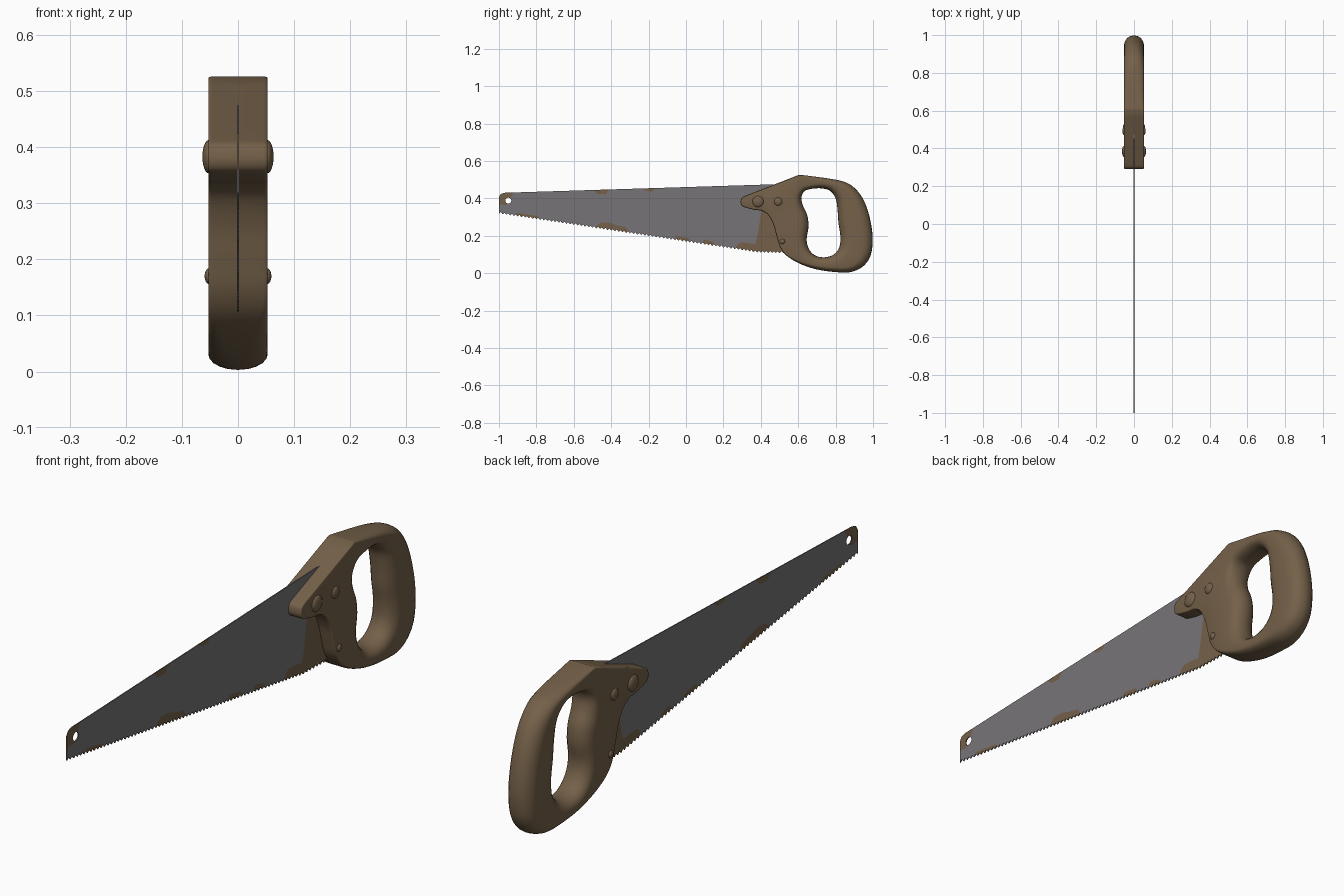
import bpy, bmesh, math
from mathutils import Vector

if "Cube" in bpy.data.objects:
    bpy.data.objects.remove(bpy.data.objects["Cube"])


def material(name, rgb):
    m = bpy.data.materials.new(name)
    m.diffuse_color = (*rgb, 1)
    m.use_nodes = True
    m.node_tree.nodes["Principled BSDF"].inputs["Base Color"].default_value = m.diffuse_color
    return m


WOOD = material("worn brown", (0.175, 0.118, 0.066))
STEEL = material("dull steel", (0.185, 0.175, 0.185))


def add_object(name, bm, *mats):
    me = bpy.data.meshes.new(name)
    bm.to_mesh(me)
    bm.free()
    ob = bpy.data.objects.new(name, me)
    bpy.context.collection.objects.link(ob)
    for m in mats:
        me.materials.append(m)
    bpy.ops.object.select_all(action='DESELECT')
    ob.select_set(True)
    bpy.context.view_layer.objects.active = ob
    return ob


def lerp(points, y):
    for (y0, v0), (y1, v1) in zip(points, points[1:]):
        if y0 <= y <= y1:
            return v0 + (v1 - v0) * (y - y0) / (y1 - y0)
    return 0.0


def smooth_loop(points, steps=5):
    """Closed Catmull-Rom loop; a doubled point makes a corner."""
    p = [Vector(q) for q in points]
    n, out = len(p), []
    for i in range(n):
        a, b, c, d = (p[(i + k) % n] for k in (-1, 0, 1, 2))
        if (c - b).length < 1e-6:
            continue
        for s in range(steps):
            t = s / steps
            out.append(0.5 * (2 * b + (c - a) * t + (2 * a - 5 * b + 4 * c - d) * t * t
                              + (3 * b - a - 3 * c + d) * t ** 3))
    return out


# ---- handle: outline and grip hole as (y, z, rounding inset) ----
OUTER = [(0.292, 0.385, .004), (0.300, 0.405, .004), (0.33, 0.419, .004), (0.33, 0.419, .004),
         (0.605, 0.526, .004), (0.605, 0.526, .004), (0.66, 0.520, .010), (0.80, 0.500, .022),
         (0.87, 0.478, .035), (0.925, 0.430, .048), (0.965, 0.355, .055), (0.99, 0.26, .055),
         (0.998, 0.17, .055), (0.985, 0.09, .052), (0.945, 0.035, .045), (0.88, 0.006, .032),
         (0.80, 0.006, .025), (0.70, 0.020, .020), (0.61, 0.050, .015), (0.54, 0.092, .008),
         (0.503, 0.14, .004), (0.484, 0.20, .004), (0.467, 0.26, .004), (0.44, 0.31, .004),
         (0.405, 0.333, .004), (0.36, 0.340, .004), (0.31, 0.354, .004), (0.295, 0.366, .004)]
HOLE = [(0.66, 0.449, .022), (0.72, 0.454, .025), (0.77, 0.440, .032), (0.80, 0.40, .045),
        (0.81, 0.34, .055), (0.815, 0.27, .06), (0.825, 0.20, .06), (0.82, 0.14, .055),
        (0.79, 0.10, .042), (0.74, 0.085, .034), (0.69, 0.095, .034), (0.657, 0.13, .04),
        (0.645, 0.18, .045), (0.655, 0.25, .05), (0.648, 0.31, .05), (0.626, 0.36, .045),
        (0.617, 0.40, .035), (0.63, 0.435, .025)]
W = 0.053


def rounded_rings(bm, points, side):
    """Stack of rings rounding from the mid wall to the cheeks; returns both cheek edge loops."""
    loop = smooth_loop(points)
    n = len(loop)
    rows = []
    angles = [math.radians(a) for a in (90, 72, 54, 36, 18, 0)]
    for sx, angs in ((-1, angles), (1, angles[::-1])):
        for a in angs:
            row = []
            for i, p in enumerate(loop):
                t = loop[(i + 1) % n] - loop[i - 1]
                nrm = Vector((t.y, -t.x)).normalized() * side
                d = max(p.z, .003)
                h = min(0.05, d * 2)
                q = Vector((p.x, p.y)) + nrm * d * (1 - math.cos(a))
                row.append(bm.verts.new((sx * (W - h + h * math.sin(a)), q.x, q.y)))
            rows.append(row)
    for r0, r1 in zip(rows, rows[1:]):
        for i in range(n):
            j = (i + 1) % n
            bm.faces.new((r0[i], r0[j], r1[j], r1[i]))
    return [[bm.edges.get((r[i], r[(i + 1) % n])) for i in range(n)] for r in (rows[0], rows[-1])]


bm = bmesh.new()
outer = rounded_rings(bm, OUTER, 1)
hole = rounded_rings(bm, HOLE, -1)
for a, b in zip(outer, hole):
    bmesh.ops.triangle_fill(bm, edges=a + b, use_beauty=True)
bmesh.ops.recalc_face_normals(bm, faces=bm.faces)
add_object("handle", bm, WOOD)
bpy.ops.object.shade_smooth_by_angle(angle=math.radians(35))

# ---- domed bolts on both cheeks ----
for name, y, z, r, depth in (("large_bolt", .385, .383, .030, .012),
                             ("middle_bolt", .493, .383, .022, .010),
                             ("small_bolt", .515, .170, .014, .008)):
    bm = bmesh.new()
    for s in (-1, 1):
        vs = bmesh.ops.create_uvsphere(bm, u_segments=24, v_segments=12, radius=1)['verts']
        for v in vs:
            v.co = (s * 0.0515 + v.co.z * depth, y + v.co.x * r, z + v.co.y * r)
    bmesh.ops.recalc_face_normals(bm, faces=bm.faces)
    add_object(name, bm, WOOD)
    bpy.ops.object.shade_smooth_by_angle(angle=math.radians(40))

# ---- blade: columns of three bands (lower rust, steel, upper rust) ----
BOTTOM = [(-1, .318), (.38, .110), (.56, .106)]
TOP = [(-1, .408), (-.99, .424), (-.97, .430), (.56, .478)]
LOW_RUST = [(-.92, 0), (-.90, .008), (-.80, .007), (-.78, 0), (-.48, 0), (-.46, .022), (-.41, .03),
            (-.37, .022), (-.32, .018), (-.31, 0), (-.07, 0), (-.05, .012), (.01, .012), (.03, 0),
            (.08, 0), (.10, .016), (.14, .012), (.16, 0), (.265, 0), (.285, .028), (.33, .034),
            (.375, .032), (.385, .10), (.40, .19), (.41, .235), (.56, .25)]
HIGH_RUST = [(-1, .048), (-.97, .066), (-.95, .06), (-.935, .02), (-.925, 0), (-.49, 0), (-.475, .022),
             (-.43, .024), (-.41, 0), (-.23, 0), (-.215, .014), (-.18, .016), (-.16, 0), (.56, 0)]
bm = bmesh.new()
cols = []
N = 156
for i in range(N + 1):
    y = -1 + 1.56 * i / N
    tooth = 0.010 if i % 2 and y < .52 else 0
    b, t = lerp(BOTTOM, y), lerp(TOP, y)
    lo, hi = lerp(LOW_RUST, y), lerp(HIGH_RUST, y)
    zs = (b + tooth, b + .011 + lo, t - .001 - hi, t)
    cols.append(([bm.verts.new((0, y, z)) for z in zs], lo, hi))
for (c0, l0, h0), (c1, l1, h1) in zip(cols, cols[1:]):
    rusty = (l0 + l1 > .008, False, h0 + h1 > .008)
    for k in range(3):
        f = bm.faces.new((c0[k], c1[k], c1[k + 1], c0[k + 1]))
        f.material_index = int(rusty[k])
blade = add_object("blade", bm, STEEL, WOOD)
sol = blade.modifiers.new("thickness", 'SOLIDIFY')
sol.thickness = 0.004
sol.offset = 0
bpy.ops.object.modifier_apply(modifier="thickness")

# ---- hanging hole near the tip ----
bpy.ops.mesh.primitive_cylinder_add(vertices=24, radius=.016, depth=.1,
                                    location=(0, -.95, .388), rotation=(0, math.pi / 2, 0))
cutter = bpy.context.object
cutter.name = "hole_cutter"
cutter.data.materials.append(WOOD)
cutter.hide_render = True
bpy.ops.object.select_all(action='DESELECT')
blade.select_set(True)
bpy.context.view_layer.objects.active = blade
cut = blade.modifiers.new("hole", 'BOOLEAN')
cut.object = cutter
cut.operation = 'DIFFERENCE'
cut.solver = 'EXACT'
bpy.ops.object.modifier_apply(modifier="hole")
bpy.data.objects.remove(cutter)
